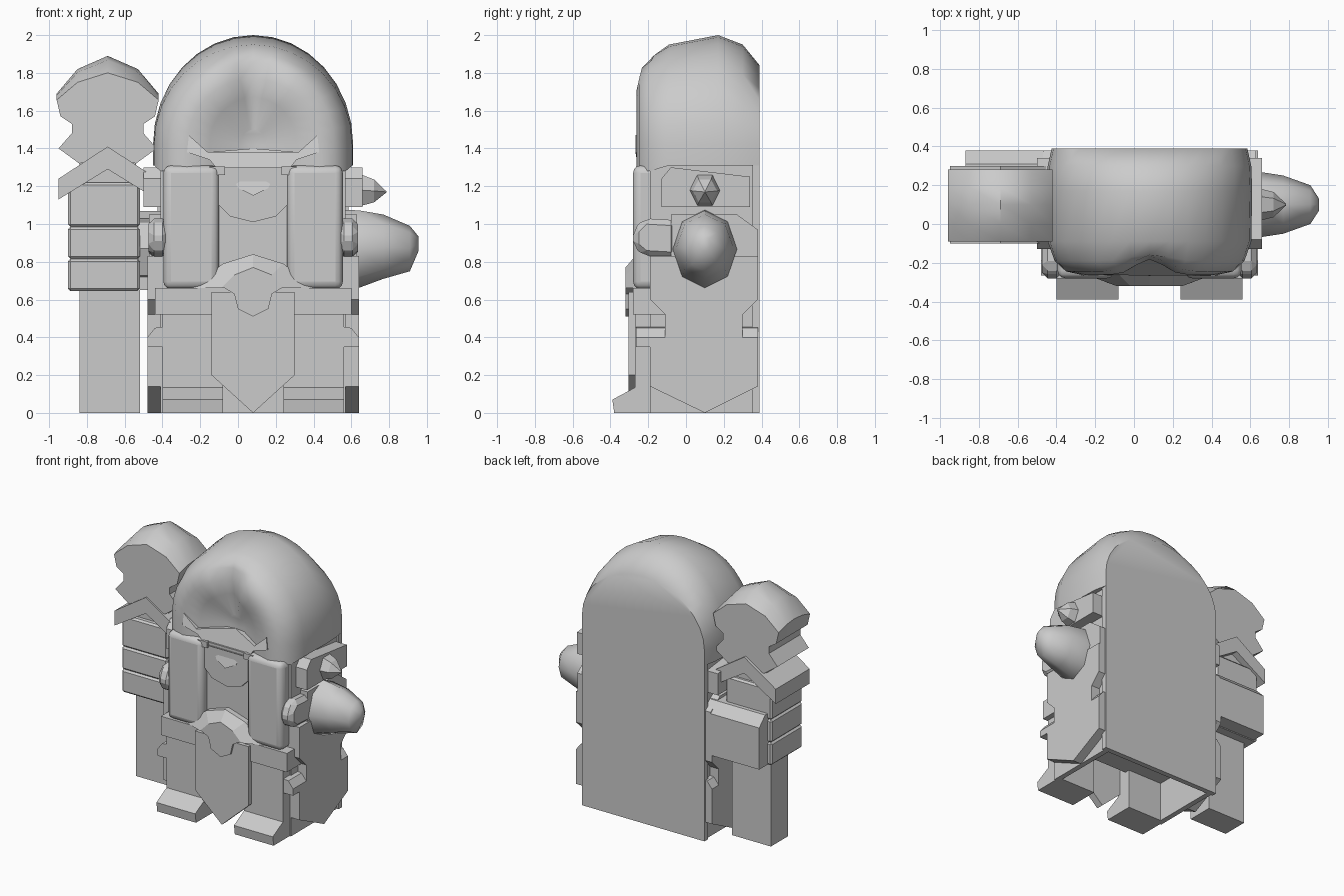
import bpy, bmesh, math

if "Cube" in bpy.data.objects:
    bpy.data.objects.remove(bpy.data.objects["Cube"], do_unlink=True)

GREY = (0.6, 0.6, 0.6, 1)
stone = bpy.data.materials.new("plain_grey")
stone.use_nodes = True
stone.diffuse_color = GREY
stone.node_tree.nodes["Principled BSDF"].inputs["Base Color"].default_value = GREY
CX = 0.08  # body's own mirror line


def finish(name, bm, smooth=0, bevel=0, segments=1):
    bmesh.ops.recalc_face_normals(bm, faces=bm.faces[:])
    mesh = bpy.data.meshes.new(name)
    bm.to_mesh(mesh)
    bm.free()
    mesh.materials.append(stone)
    obj = bpy.data.objects.new(name, mesh)
    bpy.context.collection.objects.link(obj)
    if bevel:
        mod = obj.modifiers.new("soft_edges", "BEVEL")
        mod.width, mod.segments, mod.limit_method = bevel, segments, "ANGLE"
    if smooth:
        bpy.ops.object.select_all(action="DESELECT")
        obj.select_set(True)
        bpy.context.view_layer.objects.active = obj
        bpy.ops.object.shade_smooth_by_angle(angle=math.radians(smooth))
    return obj


def loft(name, rings, smooth=0, bevel=0, segments=1):
    """Skin a list of equal-length point rings and cap both ends."""
    bm = bmesh.new()
    rows = [[bm.verts.new(p) for p in ring] for ring in rings]
    n = len(rows[0])
    for lower, upper in zip(rows, rows[1:]):
        for i in range(n):
            j = (i + 1) % n
            bm.faces.new((lower[i], lower[j], upper[j], upper[i]))
    bm.faces.new(rows[0])
    bm.faces.new(rows[-1])
    return finish(name, bm, smooth, bevel, segments)


def slab_y(name, outline, y0, y1, **kw):
    return loft(name, [[(x, y, z) for x, z in outline] for y in (y0, y1)], **kw)


def slab_x(name, outline, x0, x1, **kw):
    return loft(name, [[(x, y, z) for y, z in outline] for x in (x0, x1)], **kw)


def box(name, x0, x1, y0, y1, z0, z1, **kw):
    return slab_y(name, [(x0, z0), (x1, z0), (x1, z1), (x0, z1)], y0, y1, **kw)


def mirrored(half, cx=CX):
    """Complete an outline from (offset, z) points running from side to centre."""
    other = [(cx - d, z) for d, z in reversed(half) if d]
    return [(cx + d, z) for d, z in half] + other


def spike(name, rings, sides, cy, **kw):
    loops = []
    for x, z, ry, rz in rings:
        angles = [2 * math.pi * i / sides for i in range(sides)]
        loops.append([(x, cy + ry * math.cos(a), z + rz * math.sin(a)) for a in angles])
    return loft(name, loops, **kw)


# Hood: arch sections from the back to the face, with a narrow brow notch
def arch(y, width, top, dent=0, floor=1.31):
    ring = []
    for i in range(17):
        a = math.pi * i / 16
        depth = y + dent * max(0, math.sin(a)) ** 24
        ring.append((CX + width * math.cos(a), depth, 1.42 + (top - 1.42) * math.sin(a)))
    return [(CX + width, y, floor)] + ring + [(CX - width, y, floor)]


loft("hood", [arch(0.39, 0.505, 1.84), arch(0.3, 0.525, 1.95), arch(0.17, 0.53, 2.0),
              arch(-0.09, 0.525, 1.95), arch(-0.19, 0.49, 1.9, 0.03, 1.28),
              arch(-0.245, 0.43, 1.86, 0.08, 1.28), arch(-0.262, 0.35, 1.77, 0.08, 1.28),
              arch(-0.235, 0.23, 1.67, 0.07, 1.28), arch(-0.14, 0.07, 1.5, 0, 1.28)], smooth=55)

# Face mask: cheek points and a chin, sunk towards the middle
mask = mirrored([(0.34, 1.47), (0.35, 1.38), (0.23, 1.34), (0.19, 1.29), (0.13, 1.29),
                 (0.08, 1.19), (0, 1.15)])
mask += [(CX - 0.24, 1.38), (CX, 1.4), (CX + 0.24, 1.38)]
loft("face_mask", [[(x, -0.268 + 0.5 * (z - 1.15) * max(0, 1 - abs(x - CX) / 0.25), z)
                    for x, z in mask], [(x, -0.1, z) for x, z in mask]])

# Cape and torso
box("cape", CX - 0.505, CX + 0.505, 0.35, 0.39, 0, 1.33)
box("torso", CX - 0.49, CX + 0.49, -0.19, 0.36, 0.3, 1.31)
box("chest_plate", CX - 0.2, CX + 0.2, -0.22, -0.1, 0.62, 1.3)
collar = [(0.22, 1.3), (0.21, 1.13), (0.12, 1.04), (0, 1.01)]
slab_y("collar", mirrored(collar), -0.25, -0.1)

# Belly guard: pointed arch sloping back to the chest
front_arch = mirrored([(0.17, 0.66), (0.1, 0.73), (0, 0.77)])
rear_arch = mirrored([(0.33, 0.66), (0.16, 0.79), (0, 0.84)])
loft("belly_guard", [[(x, -0.32, z) for x, z in front_arch],
                     [(x, -0.26, z) for x, z in rear_arch],
                     [(x, -0.15, z) for x, z in rear_arch]])

# Belt, buckle and front tabard
box("belt", CX - 0.52, CX + 0.52, -0.28, -0.05, 0.52, 0.66)
slab_y("front_tabard", mirrored([(0.22, 0.64), (0.22, 0.2), (0, 0)]), -0.305, -0.25)
slab_y("buckle", mirrored([(0.15, 0.66), (0.1, 0.63), (0.08, 0.55), (0, 0.51)]), -0.32, -0.28)

# Parts found on both sides of the body
tabard = [(-0.19, 0.83), (-0.19, 0.6), (-0.11, 0.52), (-0.11, 0.35), (-0.19, 0.35),
          (-0.19, 0.14), (0.1, 0), (0.38, 0.14), (0.38, 0.35), (0.3, 0.35),
          (0.3, 0.52), (0.38, 0.6), (0.38, 0.83)]
sleeve = [(-0.08, 0.83), (-0.08, 1.05), (0.27, 1.05), (0.38, 0.97), (0.38, 0.83)]
elbow = [(-0.28, 0.88), (-0.28, 0.97), (-0.22, 1.03), (-0.05, 1.02), (-0.05, 0.82), (-0.22, 0.83)]
shoe = [(-0.38, 0), (-0.39, 0.07), (-0.26, 0.14), (-0.15, 0.14), (-0.15, 0)]
pod = [(-0.13, 1.09), (-0.13, 1.24), (-0.08, 1.3), (0.34, 1.25), (0.34, 1.09)]
knee = [(0.44, 0.35), (0.56, 0.35), (0.56, 0.4), (0.52, 0.45), (0.44, 0.46)]
for side, s in (("left", 1), ("right", -1)):
    def X(d):
        return CX + s * d

    box(side + "_robe_lapel", X(0.18), X(0.475), -0.28, 0.05, 0.655, 1.31,
        bevel=0.04, segments=3, smooth=40)
    box(side + "_leg", X(0.16), X(0.48), -0.27, -0.15, 0.1, 0.54)
    slab_x(side + "_shoe", shoe, X(0.16), X(0.48))
    slab_x(side + "_side_tabard", tabard, X(0.48), X(0.56))
    box(side + "_robe_wall", X(0.45), X(0.49), -0.19, 0.37, 0, 0.7)
    slab_x(side + "_sleeve", sleeve, X(0.4), X(0.55))
    slab_x(side + "_elbow", elbow, X(0.45), X(0.555), bevel=0.03)
    slab_x(side + "_shoulder_pod", pod, X(0.46), X(0.58))
    slab_y(side + "_front_knee", [(X(d), z) for d, z in knee], -0.265, -0.11)
    slab_y(side + "_back_knee", [(X(d), z) for d, z in knee], 0.3, 0.38)
    slab_y(side + "_collar_tab", [(X(0.15), 1.26), (X(0.23), 1.26), (X(0.23), 1.305),
                                  (X(0.15), 1.305)], -0.265, -0.1)

# Pointed left arm and small shoulder spike
spike("left_arm", [(0.56, 0.87, 0.17, 0.205), (0.64, 0.867, 0.17, 0.205),
                   (0.77, 0.88, 0.15, 0.17), (0.91, 0.87, 0.1, 0.12),
                   (0.955, 0.895, 0.03, 0.04)], 8, 0.1, smooth=50)
spike("shoulder_spike", [(0.64, 1.18, 0.085, 0.1), (0.72, 1.175, 0.065, 0.07),
                         (0.785, 1.17, 0.004, 0.004)], 6, 0.1)
spike("right_arm", [(-0.4, 0.87, 0.17, 0.2), (-0.53, 0.87, 0.17, 0.2)], 8, 0.1)

# Fist: palm behind and three stacked fingers
palm = [(0.0, 0.65), (0.38, 0.65), (0.38, 0.96), (0.31, 1.03), (0.0, 1.03)]
slab_x("palm", palm, -0.87, -0.42)
for i, (z0, z1) in enumerate(((0.645, 0.815), (0.815, 0.985), (0.985, 1.22))):
    box("finger_%d" % (i + 1), -0.9, -0.52, -0.09, 0.28, z0, z1, bevel=0.013)

# Mace: shaft, chevron guard and lobed head
MX = -0.69
box("mace_shaft", -0.84, -0.52, 0, 0.2, 0, 0.7)
slab_y("mace_guard", [(-0.95, 1.13), (MX, 1.29), (-0.43, 1.13), (-0.43, 1.24),
                      (MX, 1.41), (-0.95, 1.24)], -0.1, 0.3)
slab_y("mace_neck", mirrored([(0.15, 1.2), (0.15, 1.33), (0, 1.4)], MX), -0.05, 0.25)
head = mirrored([(0, 1.36), (0.15, 1.32), (0.26, 1.4), (0.19, 1.48), (0.19, 1.53),
                 (0.25, 1.57), (0.27, 1.69), (0.16, 1.82), (0, 1.89)], MX)


def head_ring(y, crown):
    """Head outline at depth y, with everything above the waist squashed by crown."""
    return [(x, y, 1.57 + (z - 1.57) * crown if z > 1.57 else z) for x, z in head]


loft("mace_head", [head_ring(-0.09, 0.72), head_ring(0, 0.93), head_ring(0.1, 1.0),
                   head_ring(0.19, 0.93), head_ring(0.28, 0.72)], smooth=40)
